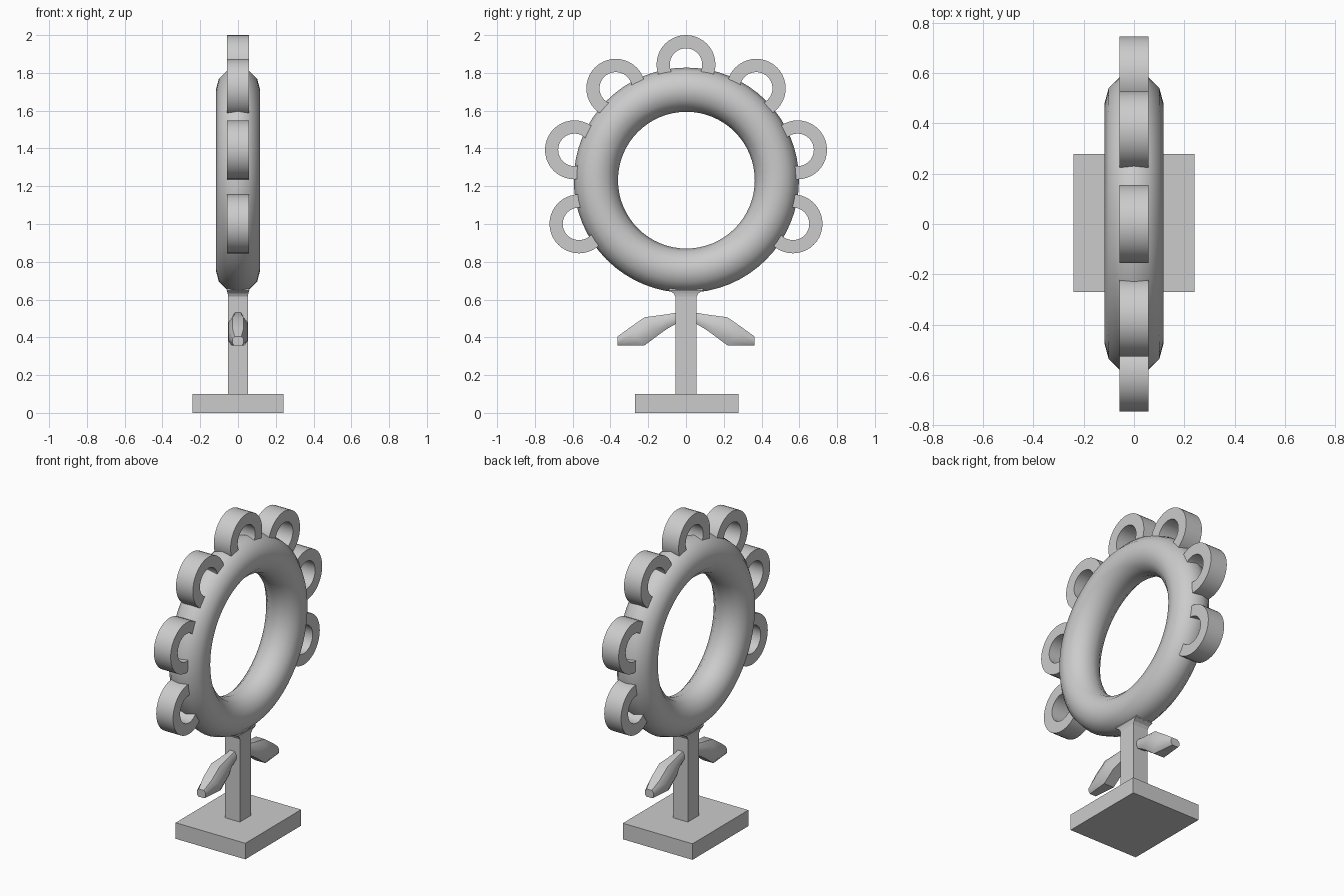
import bpy, bmesh, math
from mathutils import Vector

if "Cube" in bpy.data.objects:
    bpy.data.objects.remove(bpy.data.objects["Cube"])

CZ = 1.232  # height of the flower centre


def make(name, verts, faces, smooth=True):
    me = bpy.data.meshes.new(name)
    me.from_pydata(verts, [], faces)
    bm = bmesh.new()
    bm.from_mesh(me)
    bmesh.ops.recalc_face_normals(bm, faces=bm.faces)
    bm.to_mesh(me)
    bm.free()
    ob = bpy.data.objects.new(name, me)
    bpy.context.collection.objects.link(ob)
    if smooth:
        bpy.ops.object.select_all(action='DESELECT')
        ob.select_set(True)
        bpy.context.view_layer.objects.active = ob
        bpy.ops.object.shade_smooth_by_angle(angle=math.radians(35))
    return ob


def ring(name, profile, cy, cz, segs):
    """Sweep a closed (radius, x) profile around an axis along x."""
    n = len(profile)
    verts, faces = [], []
    for i in range(segs):
        a = 2 * math.pi * i / segs
        for r, x in profile:
            verts.append((x, cy + r * math.sin(a), cz + r * math.cos(a)))
        j = (i + 1) % segs
        for k in range(n):
            m = (k + 1) % n
            faces.append((i * n + k, i * n + m, j * n + m, j * n + k))
    return make(name, verts, faces)


def loft(name, sections, smooth=False):
    """Join equal-length vertex loops and cap both ends."""
    n = len(sections[0])
    verts = [v for s in sections for v in s]
    faces = [tuple(range(n)), tuple(range(len(verts) - n, len(verts)))]
    for i in range(len(sections) - 1):
        for k in range(n):
            m = (k + 1) % n
            faces.append((i * n + k, i * n + m, i * n + n + m, i * n + n + k))
    return make(name, verts, faces, smooth)


def rect(hx, hy, z, cy=0.0):
    return [(-hx, cy - hy, z), (hx, cy - hy, z), (hx, cy + hy, z), (-hx, cy + hy, z)]


# Flower ring
tube = [(0.479 + 0.117 * math.cos(math.tau * k / 12), 0.117 * math.sin(math.tau * k / 12))
        for k in range(12)]
ring("flower_ring", tube, 0.002, CZ, 64)

# Petal loops
band = [(0.086, -0.058), (0.156, -0.058), (0.156, 0.058), (0.086, 0.058)]
for i in range(-3, 4):
    a = math.radians(37.4 * i)
    ring(f"petal_{i + 4}", band, 0.612 * math.sin(a), CZ + 0.612 * math.cos(a), 40)

# Base slab
loft("base", [rect(0.24, 0.275, 0.0, 0.004), rect(0.24, 0.275, 0.1, 0.004)])

# Square stem, flaring into the ring
loft("stem", [rect(0.052, 0.056, 0.05), rect(0.052, 0.056, 0.615),
              rect(0.055, 0.066, 0.633), rect(0.06, 0.09, 0.648), rect(0.05, 0.09, 0.68)])

# Leaves: (top y, top z, bottom y, bottom z, half width)
leaf = [(0.03, 0.535, 0.03, 0.485, 0.026), (0.10, 0.522, 0.10, 0.445, 0.03),
        (0.22, 0.506, 0.135, 0.42, 0.05), (0.30, 0.45, 0.22, 0.357, 0.05),
        (0.362, 0.405, 0.362, 0.357, 0.03)]
for side, name in ((1, "leaf_right"), (-1, "leaf_left")):
    loops = []
    for ty, tz, by, bz, h in leaf:
        t, b = Vector((0, side * ty, tz)), Vector((0, side * by, bz))
        # six-sided section, narrower on top and bottom
        loops.append([tuple(t.lerp(b, f) + Vector((x * h, 0, 0))) for f, x in
                      ((0, -.6), (0, .6), (.3, 1), (.75, 1), (1, .7), (1, -.7), (.75, -1), (.3, -1))])
    loft(name, loops, smooth=True)
